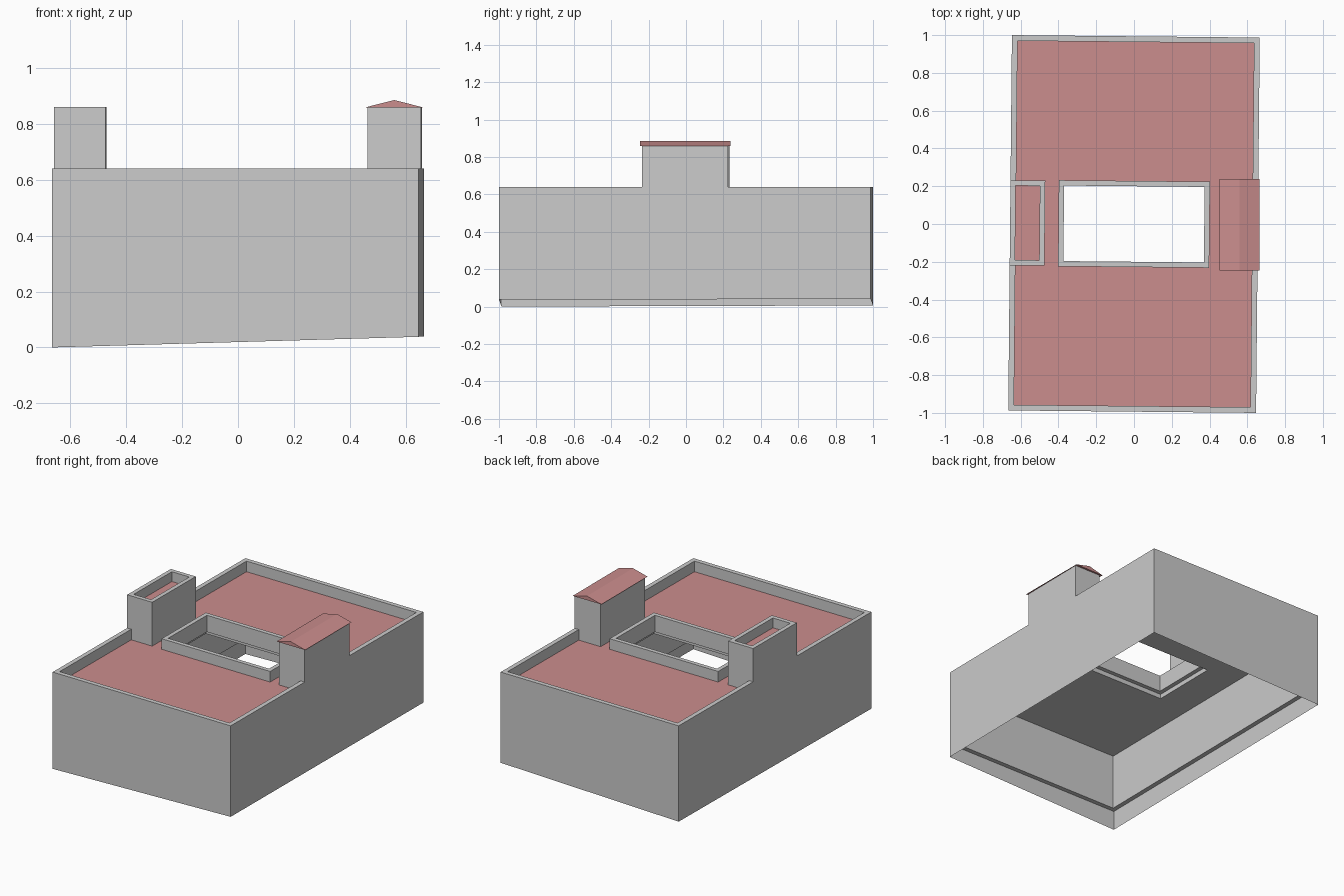
import bpy
import bmesh
from math import cos, sin

if "Cube" in bpy.data.objects:
    bpy.data.objects.remove(bpy.data.objects["Cube"])

TURN = -0.0098                      # the whole building is slightly turned
HX, HY, WALL = 0.656, 0.9935, 0.03  # half plan size, parapet thickness
TOP, ROOF, CEILING = 0.64, 0.57, 0.50

red = bpy.data.materials.new("roof_red")
red.diffuse_color = (0.60, 0.27, 0.27, 1)
red.use_nodes = True
red.node_tree.nodes["Principled BSDF"].inputs["Base Color"].default_value = red.diffuse_color


def rect(x0, x1, y0, y1, z, inset=0.0):
    """Four corners of a plan rectangle; z is one height or four."""
    zs = z if isinstance(z, tuple) else (z,) * 4
    x0, x1, y0, y1 = x0 + inset, x1 - inset, y0 + inset, y1 - inset
    plan = ((x0, y0), (x1, y0), (x1, y1), (x0, y1))
    return [(x, y, h) for (x, y), h in zip(plan, zs)]


def loft(name, loops, cap=False, mat=None, turn=TURN):
    """Join successive four-corner loops with quads; cap fills the last one."""
    bm = bmesh.new()
    c, s = cos(turn), sin(turn)
    rings = [[bm.verts.new((x * c - y * s, x * s + y * c, z)) for x, y, z in loop]
             for loop in loops]
    for a, b in zip(rings, rings[1:]):
        for i in range(4):
            j = (i + 1) % 4
            bm.faces.new((a[i], a[j], b[j], b[i]))
    if cap:
        bm.faces.new(rings[-1])
    bmesh.ops.remove_doubles(bm, verts=bm.verts, dist=1e-5)
    mesh = bpy.data.meshes.new(name)
    bm.to_mesh(mesh)
    bm.free()
    obj = bpy.data.objects.new(name, mesh)
    bpy.context.collection.objects.link(obj)
    if mat:
        mesh.materials.append(mat)
    return obj


main = (-HX, HX, -HY, HY)
yard = (-0.40, 0.40, -0.228, 0.228)
tower_l = (-HX, -0.472, -0.225, 0.225)
tower_r = (0.465, HX, -0.23, 0.23)

# Outer walls: sloping open foot, parapet rim, inner lining with a ledge below
loft("outer_walls", [rect(*main, (0.0, 0.038, 0.04, 0.006)), rect(*main, TOP),
                     rect(*main, TOP, WALL), rect(*main, 0.13, WALL),
                     rect(*main, 0.13)])

# Roof deck, with the ceiling and opening edge underneath
loft("roof_deck", [rect(*yard, ROOF), rect(*main, ROOF, WALL)], mat=red)
loft("ceiling", [rect(*yard, ROOF), rect(*yard, CEILING),
                 rect(*main, CEILING, WALL)][::-1])

# Parapet around the courtyard opening
loft("courtyard_parapet", [rect(*yard, 0.53), rect(*yard, TOP),
                           rect(*yard, TOP, 0.028), rect(*yard, 0.53, 0.028),
                           rect(*yard, 0.53)])

# Left tower with a sunken flat roof
loft("left_tower", [rect(*tower_l, ROOF), rect(*tower_l, 0.86),
                    rect(*tower_l, 0.86, 0.028), rect(*tower_l, 0.795, 0.028)])
loft("left_tower_roof", [rect(*tower_l, 0.795, 0.028)], cap=True, mat=red)

# Right tower with a low gabled roof
loft("right_tower", [rect(*tower_r, ROOF), rect(*tower_r, 0.858)], cap=True)
bm = bmesh.new()
end = [bm.verts.new((x, -0.245, z))
       for x, z in ((0.453, 0.858), (0.664, 0.858), (0.559, 0.885))]
face = bm.faces.new(end)
new = bmesh.ops.extrude_face_region(bm, geom=[face])["geom"]
bmesh.ops.translate(bm, vec=(0, 0.482, 0),
                    verts=[g for g in new if isinstance(g, bmesh.types.BMVert)])
bmesh.ops.recalc_face_normals(bm, faces=bm.faces)
mesh = bpy.data.meshes.new("right_tower_roof")
bm.to_mesh(mesh)
bm.free()
mesh.materials.append(red)
bpy.context.collection.objects.link(bpy.data.objects.new("right_tower_roof", mesh))
